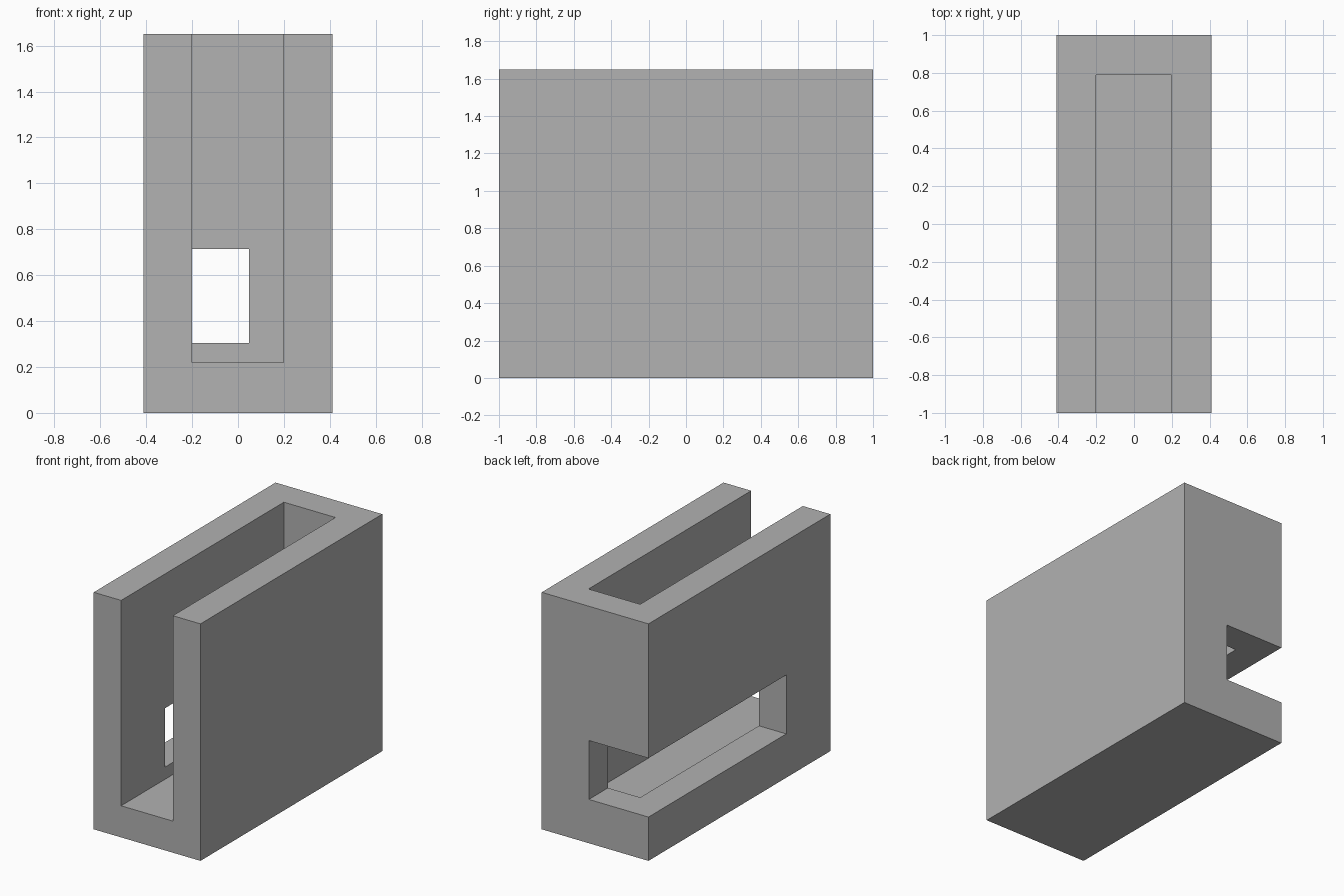
import bpy
from mathutils import Vector

cube = bpy.data.objects.get("Cube")
if cube:
    bpy.data.objects.remove(cube, do_unlink=True)

grey = bpy.data.materials.new("plain grey")
grey.use_nodes = True
colour = (0.445, 0.445, 0.445, 1)
grey.diffuse_color = colour
grey.node_tree.nodes["Principled BSDF"].inputs["Base Color"].default_value = colour


def box(name, low, high):
    """Box between two opposite corners."""
    low, high = Vector(low), Vector(high)
    bpy.ops.mesh.primitive_cube_add(size=1)
    obj = bpy.context.object
    obj.name = name
    for v in obj.data.vertices:
        v.co = (low + high) / 2 + v.co * (high - low)
    obj.data.materials.append(grey)
    return obj


def cut(body, cutter):
    """Subtract the cutter for good and discard it."""
    mod = body.modifiers.new("cut", "BOOLEAN")
    mod.operation = "DIFFERENCE"
    mod.solver = "EXACT"
    mod.object = cutter
    bpy.context.view_layer.objects.active = body
    bpy.ops.object.modifier_apply(modifier=mod.name)
    bpy.data.objects.remove(cutter, do_unlink=True)


half_width, height, over = 0.411, 1.65, 0.2

# Solid block
body = box("slotted_block", (-half_width, -1, 0), (half_width, 1, height))

# Deep channel, open at the front and the top
cut(body, box("channel_cutter", (-0.2, -1 - over, 0.22), (0.198, 0.79, height + over)))

# Corner slot, open at the right side and the back
cut(body, box("slot_cutter", (-half_width - over, -0.516, 0.305), (0.048, 1 + over, 0.715)))
